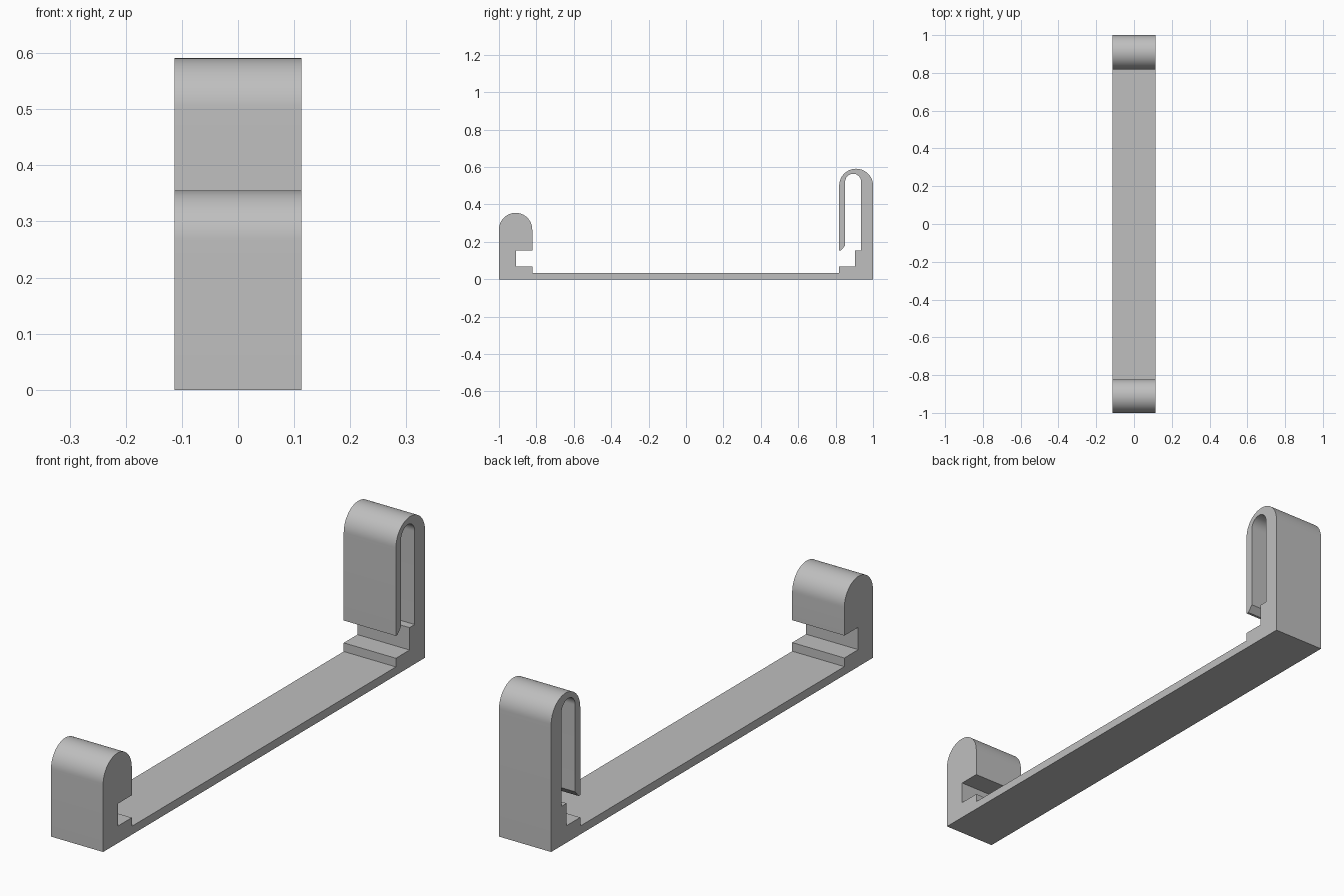
import bpy
import bmesh
from math import cos, sin, pi, radians

WIDTH = 0.227
FLOOR, STEP, LIP = 0.033, 0.067, 0.155   # shared heights of base, ledge and jaw

old = bpy.data.objects.get("Cube")
if old:
    bpy.data.objects.remove(old, do_unlink=True)


def arch(y0, y1, top, steps=32):
    """Half-circle points in the side plane, running from y0 over the top to y1."""
    mid, r = (y0 + y1) / 2, (y1 - y0) / 2
    rise = abs(r)
    return [(mid - r * cos(pi * i / steps), top - rise + rise * sin(pi * i / steps))
            for i in range(steps + 1)]


# Front post: rounded block with a square notch above a low ledge
front_post = [(-1, 0)] + arch(-1, -0.822, 0.355) + [
    (-0.822, LIP), (-0.908, LIP), (-0.908, STEP), (-0.822, STEP), (-0.822, FLOOR)]

# Rear clip: ledge, slotted inner side, bevelled tip, rounded outer side
rear_clip = [(0.819, FLOOR), (0.819, STEP), (0.904, STEP), (0.904, LIP), (0.936, LIP)]
rear_clip += arch(0.936, 0.851, 0.564)
rear_clip += [(0.851, 0.18), (0.829, LIP), (0.819, LIP)]
rear_clip += arch(0.819, 1, 0.591) + [(1, 0)]

# Sweep the joined outline across the width
bm = bmesh.new()
verts = [bm.verts.new((-WIDTH / 2, y, z)) for y, z in front_post + rear_clip]
side = bm.faces.new(verts)
sweep = bmesh.ops.extrude_face_region(bm, geom=[side], use_keep_orig=True)
moved = [v for v in sweep["geom"] if isinstance(v, bmesh.types.BMVert)]
bmesh.ops.translate(bm, verts=moved, vec=(WIDTH, 0, 0))
bmesh.ops.recalc_face_normals(bm, faces=bm.faces)
mesh = bpy.data.meshes.new("clip_bracket")
bm.to_mesh(mesh)
bm.free()

bracket = bpy.data.objects.new("clip_bracket", mesh)
bpy.context.collection.objects.link(bracket)

# Plain grey plastic
grey = bpy.data.materials.new("plain grey")
grey.use_nodes = True
colour = (0.52, 0.52, 0.52, 1)
grey.diffuse_color = colour
grey.node_tree.nodes["Principled BSDF"].inputs["Base Color"].default_value = colour
mesh.materials.append(grey)

# Smooth arches, crisp corners
bpy.ops.object.select_all(action="DESELECT")
bracket.select_set(True)
bpy.context.view_layer.objects.active = bracket
bpy.ops.object.shade_smooth_by_angle(angle=radians(25))
